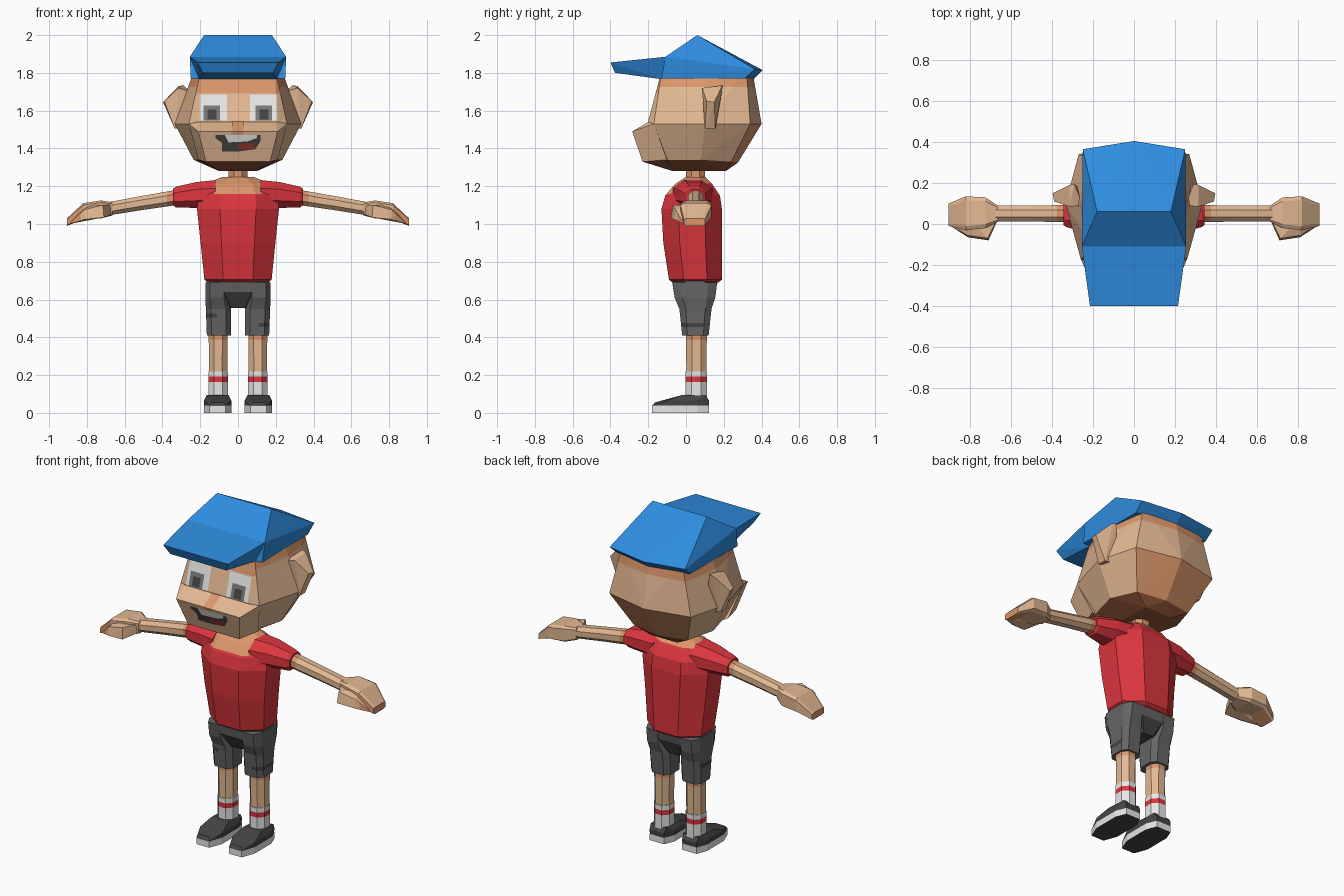
import bpy, bmesh
from mathutils import Vector

if "Cube" in bpy.data.objects:
    bpy.data.objects.remove(bpy.data.objects["Cube"])


def lin(c):
    c /= 255
    return c / 12.92 if c <= 0.04045 else ((c + 0.055) / 1.055) ** 2.4


def material(name, r, g, b):
    m = bpy.data.materials.new(name)
    m.diffuse_color = (lin(r), lin(g), lin(b), 1)
    m.use_nodes = True
    m.node_tree.nodes["Principled BSDF"].inputs["Base Color"].default_value = m.diffuse_color
    return m


SKIN = material("tan skin", 227, 184, 146)
FLUSH = material("flushed skin", 220, 151, 107)
BROWN = material("brown skin", 150, 88, 58)
BLUE = material("cap blue", 46, 141, 224)
RED = material("shirt red", 220, 54, 62)
GREY = material("shorts grey", 101, 101, 101)
CHAR = material("charcoal", 68, 68, 69)
WHITE = material("white", 234, 234, 232)
IRIS = material("iris grey", 122, 120, 118)
TONGUE = material("tongue red", 150, 50, 45)


def finish(name, bm, mats, rule=None, cuts=()):
    """Slice along colour borders, colour the faces, make the object."""
    for co, no in cuts:
        bmesh.ops.bisect_plane(bm, geom=bm.verts[:] + bm.edges[:] + bm.faces[:],
                               plane_co=co, plane_no=no)
    bmesh.ops.recalc_face_normals(bm, faces=bm.faces)
    bm.normal_update()
    if rule:
        for f in bm.faces:
            f.material_index = int(rule(f.calc_center_median(), f.normal))
    me = bpy.data.meshes.new(name)
    bm.to_mesh(me)
    bm.free()
    for m in mats:
        me.materials.append(m)
    ob = bpy.data.objects.new(name, me)
    bpy.context.collection.objects.link(ob)
    return ob


def hull(name, pts, mats, both=False, s=1, **kw):
    """Convex block; both=True also adds the mirrored points."""
    bm = bmesh.new()
    all_pts = {(s * x, y, z) for x, y, z in pts}
    if both:
        all_pts |= {(-x, y, z) for x, y, z in all_pts}
    for p in sorted(all_pts):
        bm.verts.new(p)
    res = bmesh.ops.convex_hull(bm, input=bm.verts[:])
    junk = {v for v in res["geom_interior"] + res["geom_unused"]
            if isinstance(v, bmesh.types.BMVert)}
    bmesh.ops.delete(bm, geom=list(junk), context="VERTS")
    bmesh.ops.dissolve_limit(bm, angle_limit=0.01, verts=bm.verts[:], edges=bm.edges[:])
    return finish(name, bm, mats, **kw)


def loft(name, axis, rings, mats, cham=0.28, s=1, **kw):
    """Chamfered boxes (pos, u0, u1, v0, v1) joined along the x or z axis."""
    bm = bmesh.new()
    loops = []
    for p, u0, u1, v0, v1 in rings:
        a, b = cham * (u1 - u0), cham * (v1 - v0)
        uv = [(u0 + a, v0), (u1 - a, v0), (u1, v0 + b), (u1, v1 - b),
              (u1 - a, v1), (u0 + a, v1), (u0, v1 - b), (u0, v0 + b)]
        loops.append([bm.verts.new((s * p, u, v) if axis == "x" else (s * u, v, p))
                      for u, v in uv])
    for lo, hi in zip(loops, loops[1:]):
        for i in range(8):
            j = (i + 1) % 8
            bm.faces.new((lo[i], lo[j], hi[j], hi[i]))
    bm.faces.new(loops[0])
    bm.faces.new(loops[-1])
    return finish(name, bm, mats, **kw)


def plate(name, xz, plane, mat, lift):
    """Thin painted patch on a sloping face that spans two (y, z) points."""
    (y0, z0), (y1, z1) = plane
    bm = bmesh.new()
    f = bm.faces.new([bm.verts.new((x, y0 + (y1 - y0) * (z - z0) / (z1 - z0) - lift, z))
                      for x, z in xz])
    f.normal_update()
    if f.normal.y > 0:
        f.normal_flip()
    me = bpy.data.meshes.new(name)
    bm.to_mesh(me)
    bm.free()
    me.materials.append(mat)
    bpy.context.collection.objects.link(bpy.data.objects.new(name, me))


def rect(x0, x1, z0, z1):
    return [(x0, z0), (x1, z0), (x1, z1), (x0, z1)]


def head_colour(c, n):
    """Brown under the chin, flushed below the cap and on the nape."""
    if c.z < 1.327 or n.z < -.75:
        return 2
    return c.z > 1.725 or (c.z > 1.69 and n.y < -.5) or (c.z < 1.5 and n.y > .4)


UP, SIDE = Vector((0, 0, 1)), Vector((1, 0, 0))

# head and muzzle
hull("head", [
    (.195, -.127, 1.82), (.23, .1, 1.82), (.2, .32, 1.82), (0, .35, 1.82),
    (.21, -.2, 1.545), (.26, -.17, 1.53), (.335, .1, 1.53), (.27, .34, 1.53), (0, .4, 1.53),
    (.17, -.17, 1.34), (.235, .08, 1.34), (.18, .24, 1.33), (0, .275, 1.325),
    (.1, -.07, 1.28), (.09, .21, 1.28)], [SKIN, FLUSH, BROWN], both=True,
    cuts=[((0, 0, 1.69), UP), ((0, 0, 1.725), UP)], rule=head_colour)
hull("muzzle", [(.21, -.19, 1.545), (.26, -.17, 1.53), (.21, -.285, 1.49), (.17, -.23, 1.33),
                (.21, -.1, 1.34), (.1, -.07, 1.28)], [SKIN, FLUSH, BROWN], both=True,
     rule=lambda c, n: 2 if n.z < -.75 else 0)

# painted face
FACE, MOUTH, NOSE = ((-.14, 1.77), (-.2, 1.545)), ((-.285, 1.49), (-.23, 1.33)), \
    ((-.2, 1.545), (-.285, 1.49))
for side, ex, px in (("left", .135, .138), ("right", -.13, -.137)):
    plate(side + "_eye", rect(ex - .072, ex + .072, 1.547, 1.685), FACE, WHITE, .004)
    plate(side + "_iris", rect(px - .045, px + .043, 1.548, 1.628), FACE, IRIS, .006)
    plate(side + "_pupil", rect(px - .024, px + .024, 1.552, 1.605), FACE, CHAR, .008)
plate("nose", rect(-.028, .028, 1.493, 1.543), NOSE, FLUSH, .003)
plate("nose_tip", rect(-.028, .028, 1.475, 1.49), MOUTH, FLUSH, .003)
plate("mouth", [(-.12, 1.455), (-.085, 1.43), (-.085, 1.385), (.01, 1.385), (.09, 1.395),
                (.12, 1.44), (.12, 1.47), (-.12, 1.47)], MOUTH, CHAR, .004)
plate("teeth", [(-.07, 1.472), (-.05, 1.432), (.05, 1.437), (.1, 1.455), (.1, 1.472)],
      MOUTH, WHITE, .006)
plate("tongue", rect(0, .085, 1.395, 1.425), MOUTH, TONGUE, .006)

# cap
hull("cap_crown", [(.18, .06, 2), (.255, -.11, 1.885), (.25, .365, 1.82), (0, .405, 1.815),
                   (.25, -.13, 1.77), (.245, .31, 1.77), (0, .36, 1.77)], [BLUE], both=True)
hull("cap_brim", [(.255, -.11, 1.885), (.215, -.4, 1.855), (.185, -.375, 1.80),
                  (.205, -.13, 1.767)], [BLUE], both=True)

# neck and shirt body with a scooped neckline
loft("neck", "z", [(1.2, -.05, .05, 0, .1), (1.32, -.05, .05, 0, .1)], [FLUSH])
loft("shirt", "z", [
    (.69, -.155, .155, -.07, .17), (.705, -.178, .178, -.09, .19), (.9, -.198, .198, -.12, .19),
    (1.08, -.217, .217, -.13, .19), (1.15, -.21, .21, -.11, .18), (1.21, -.18, .18, -.06, .14),
    (1.25, -.08, .08, 0, .1)], [RED, FLUSH],
    cuts=[((.125, 0, 0), SIDE), ((-.125, 0, 0), SIDE), ((0, 0, 1.16), UP), ((0, 0, 1.215), UP)],
    rule=lambda c, n: abs(c.x) < .125 and (c.z > 1.215 or (c.z > 1.16 and n.y < -.2)))

# shorts seat, dark at the crotch
loft("shorts_seat", "z", [(.555, -.07, .07, -.02, .12), (.64, -.165, .165, -.065, .155),
                          (.705, -.168, .168, -.075, .17)], [GREY, CHAR],
     rule=lambda c, n: c.z < .63)

for side, s in (("left", 1), ("right", -1)):
    # ear
    hull(side + "_ear", [(.25, .09, 1.70), (.315, .085, 1.72), (.39, .11, 1.65), (.335, .1, 1.505),
                         (.25, .16, 1.505), (.29, .195, 1.735), (.315, .19, 1.73),
                         (.397, .15, 1.645), (.335, .155, 1.505)], [SKIN, FLUSH], s=s,
         rule=lambda c, n: n.z < -.75)
    # sleeve, arm, hand and thumb
    loft(side + "_sleeve", "x", [
        (.12, -.07, .14, 1.08, 1.232), (.22, -.045, .13, 1.085, 1.222), (.33, -.015, .105, 1.088, 1.197),
        (.345, -.005, .1, 1.1, 1.185)], [RED], s=s)
    loft(side + "_arm", "x", [(.3, .01, .092, 1.105, 1.185), (.375, .01, .092, 1.093, 1.172),
                              (.5, .012, .09, 1.075, 1.15), (.69, .012, .09, 1.045, 1.115)],
         [SKIN, FLUSH], s=s, rule=lambda c, n: abs(c.x) < .375)
    loft(side + "_hand", "x", [
        (.665, .01, .09, 1.045, 1.115), (.725, -.02, .13, 1.03, 1.125),
        (.82, -.03, .135, 1.025, 1.11), (.905, -.01, .1, .99, 1.03)],
        [SKIN, FLUSH], cham=.12, s=s,
        rule=lambda c, n: abs(c.x) > .84 and n.y < .3 and n.z < .5)
    hull(side + "_thumb", [(.67, .01, 1.05), (.675, .01, 1.1), (.71, -.08, 1.035), (.715, -.07, 1.1),
                           (.81, -.065, 1.025), (.815, -.055, 1.075), (.895, -.01, 1.0),
                           (.89, .02, 1.02), (.80, .02, 1.10)], [SKIN, FLUSH], s=s,
         cuts=[((s * .835, 0, 0), SIDE)],
         rule=lambda c, n: abs(c.x) > .835 and n.z < .5)
    # shorts leg with a dark pocket patch on the outside
    pz = .455 if s > 0 else .505
    loft(side + "_shorts_leg", "z", [
        (.41, .038, .165, -.02, .12), (.55, .036, .17, -.035, .135), (.61, .05, .173, -.06, .155),
        (.69, .05, .172, -.072, .165)], [GREY, CHAR], cham=.2, s=s,
        cuts=[((0, 0, pz), UP), ((0, 0, pz + .022), UP), ((s * .11, 0, 0), SIDE)],
        rule=lambda c, n: pz < c.z < pz + .022 and abs(c.x) > .11 and n.y < .3)
    # shin flushed at the knee, striped sock
    loft(side + "_shin", "z", [(.21, .057, .153, .002, .108), (.385, .055, .155, 0, .11),
                               (.45, .055, .155, 0, .11)], [SKIN, FLUSH], s=s,
         rule=lambda c, n: c.z > .385)
    loft(side + "_sock", "z", [(z, .054, .156, -.002, .112) for z in (.06, .163, .192, .22)],
         [WHITE, RED], s=s, rule=lambda c, n: .163 < c.z < .192)
    # shoe: dark tread, white sole, dark upper
    outline = [(.06, .122), (.155, .122), (.18, .06), (.18, -.1), (.15, -.18),
               (.065, -.18), (.035, -.1), (.035, .06)]
    hull(side + "_sole", [(x, y, z) for x, y in outline for z in (0, .038)], [WHITE, CHAR], s=s,
         rule=lambda c, n: n.z < -.5)
    hull(side + "_shoe_upper", [(x, y * .99, .038) for x, y in outline]
         + [(x, y, .065) for x, y in outline if y > -.15]
         + [(.055, .105, .092), (.16, .105, .092), (.165, -.02, .095), (.05, -.02, .095),
            (.075, -.165, .055), (.14, -.165, .055)], [CHAR], s=s)
